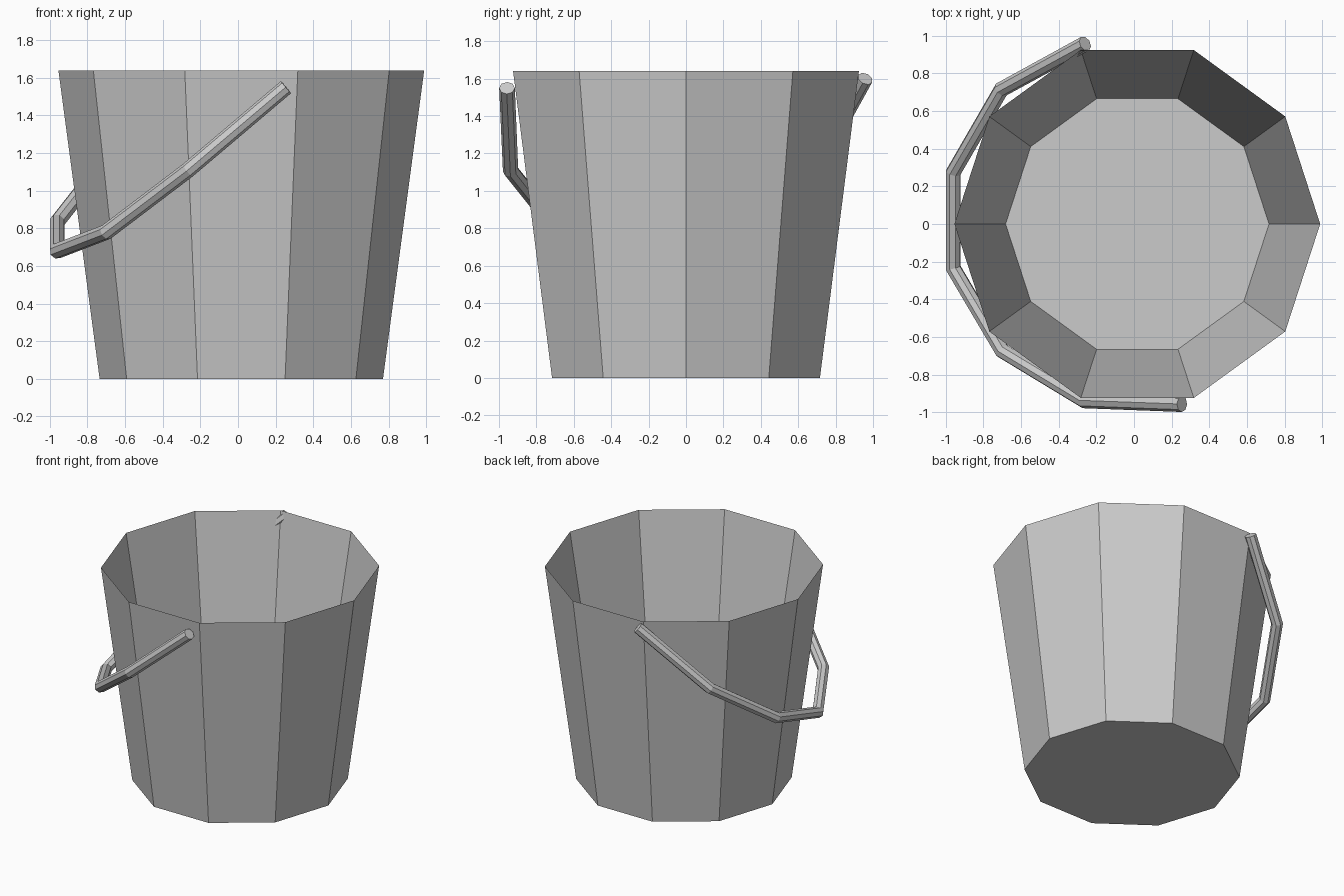
import bpy, bmesh
from math import cos, sin, pi

if "Cube" in bpy.data.objects:
    bpy.data.objects.remove(bpy.data.objects["Cube"])

SIDES, CX = 10, 0.0175

# Bucket: ten-sided lofted shell, thick at the foot, knife-edged at the rim
bm = bmesh.new()
profile = [(0.753, 0.0), (0.972, 1.64), (0.70, 0.05)]  # foot, rim, inner floor
rings = [[bm.verts.new((CX + r * cos(2 * pi * i / SIDES), r * sin(2 * pi * i / SIDES), z))
          for i in range(SIDES)] for r, z in profile]
for low, high in zip(rings, rings[1:]):
    for i in range(SIDES):
        j = (i + 1) % SIDES
        bm.faces.new((low[i], low[j], high[j], high[i]))
bm.faces.new(rings[0][::-1])
bm.faces.new(rings[-1])
bmesh.ops.recalc_face_normals(bm, faces=bm.faces)
mesh = bpy.data.meshes.new("bucket")
bm.to_mesh(mesh)
bm.free()
bpy.context.collection.objects.link(bpy.data.objects.new("bucket", mesh))

# Handle: eight-sided bent rod hanging down on the left side
path = [(0.255, -0.957, 1.55), (-0.265, -0.938, 1.11), (-0.70, -0.675, 0.78),
        (-0.96, -0.235, 0.68), (-0.96, 0.275, 0.835), (-0.705, 0.715, 1.16),
        (-0.26, 0.958, 1.60)]
curve = bpy.data.curves.new("handle", "CURVE")
curve.dimensions = "3D"
curve.bevel_depth = 0.042
curve.bevel_resolution = 2
curve.use_fill_caps = True
spline = curve.splines.new("POLY")
spline.points.add(len(path) - 1)
for point, co in zip(spline.points, path):
    point.co = (*co, 1)
spline.use_smooth = False
bpy.context.collection.objects.link(bpy.data.objects.new("handle", curve))
